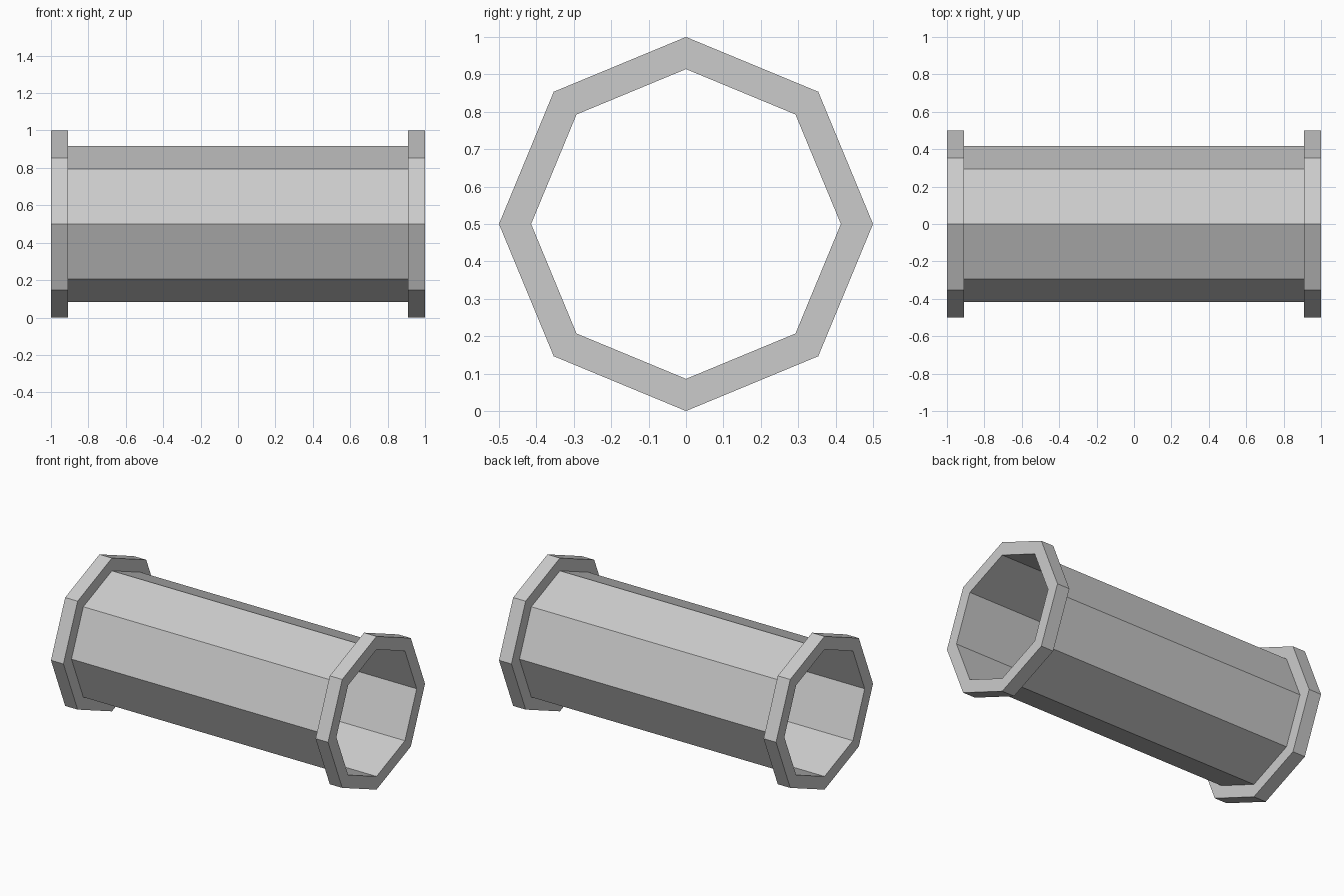
import bpy, bmesh
from math import cos, sin, tau

if "Cube" in bpy.data.objects:
    bpy.data.objects.remove(bpy.data.objects["Cube"])

SIDES = 8
CENTRE_Z = 0.5
BORE = 0.414


def octagon_ring(name, x0, x1, r_out, r_in):
    """Hollow eight-sided ring along x, made by sweeping a rectangular profile."""
    bm = bmesh.new()
    profile = [(x0, r_out), (x1, r_out), (x1, r_in), (x0, r_in)]
    loops = []
    for i in range(SIDES):
        a = tau * i / SIDES
        loops.append([bm.verts.new((x, r * cos(a), CENTRE_Z + r * sin(a)))
                      for x, r in profile])
    for i in range(SIDES):
        a, b = loops[i], loops[(i + 1) % SIDES]
        for j in range(4):
            k = (j + 1) % 4
            bm.faces.new((a[j], a[k], b[k], b[j]))
    bmesh.ops.recalc_face_normals(bm, faces=bm.faces)
    mesh = bpy.data.meshes.new(name)
    bm.to_mesh(mesh)
    bm.free()
    obj = bpy.data.objects.new(name, mesh)
    bpy.context.collection.objects.link(obj)
    return obj


# Thin-walled pipe body
octagon_ring("pipe_body", -0.91, 0.91, 0.417, BORE)

# Raised collars at both ends
octagon_ring("left_flange", -1.0, -0.91, 0.5, BORE)
octagon_ring("right_flange", 0.91, 1.0, 0.5, BORE)
